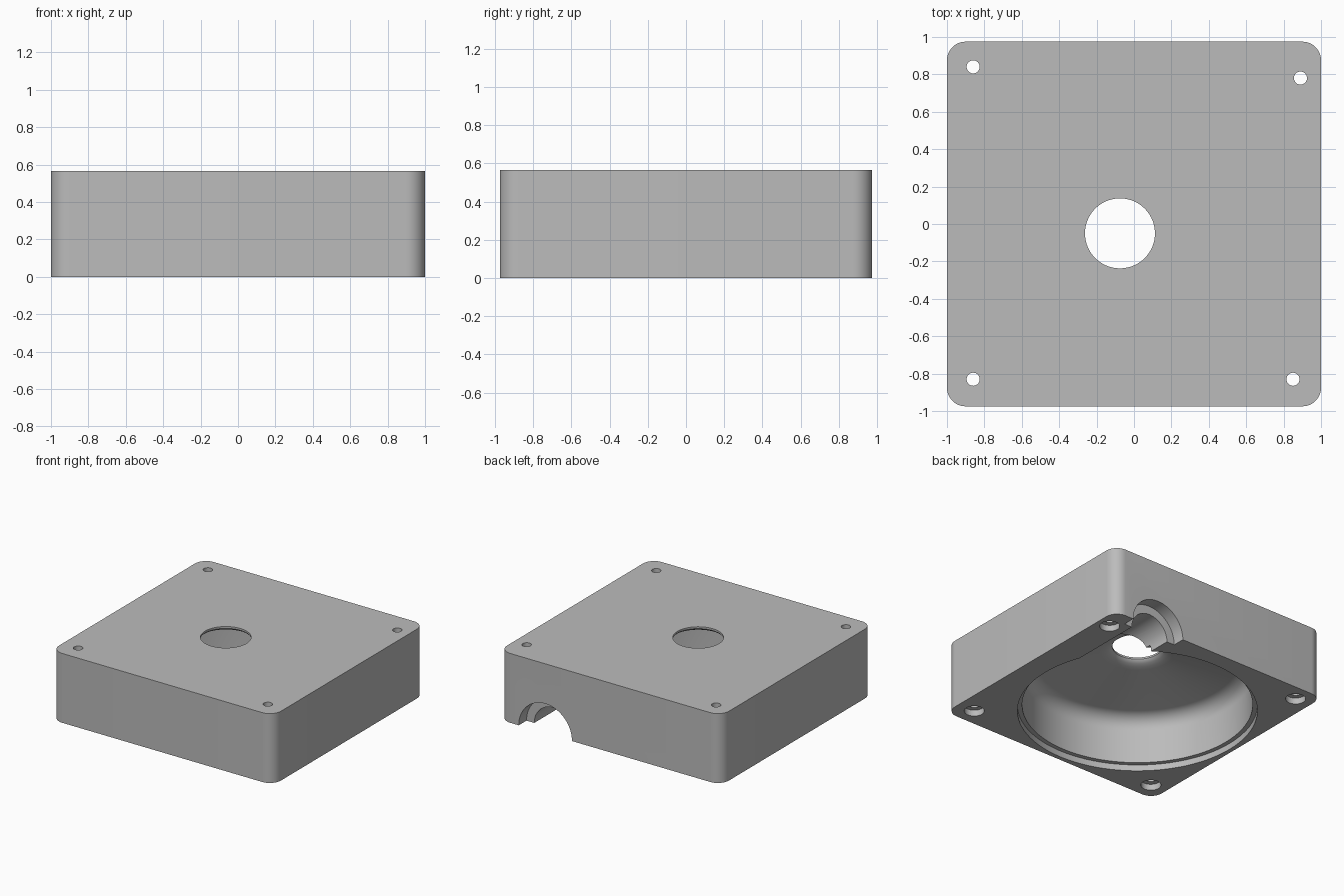
import bpy, bmesh
from math import pi, sin, cos, radians
from mathutils import Matrix, Vector

if "Cube" in bpy.data.objects:
    bpy.data.objects.remove(bpy.data.objects["Cube"], do_unlink=True)

HALF_X, HALF_Y, HEIGHT, CORNER = 1.0, 0.975, 0.565, 0.10
HUB = (-0.075, -0.05, 0)
PORT_X = 0.585

grey = bpy.data.materials.new("plain grey")
grey.use_nodes = True
colour = (0.5, 0.5, 0.5, 1)
grey.diffuse_color = colour
grey.node_tree.nodes["Principled BSDF"].inputs["Base Color"].default_value = colour


def make_object(name, bm):
    bmesh.ops.recalc_face_normals(bm, faces=bm.faces)
    mesh = bpy.data.meshes.new(name)
    bm.to_mesh(mesh)
    bm.free()
    mesh.materials.append(grey)
    obj = bpy.data.objects.new(name, mesh)
    bpy.context.collection.objects.link(obj)
    return obj


def arc(cx, cy, radius, start, end, steps=10):
    angles = [radians(start + (end - start) * i / steps) for i in range(steps + 1)]
    return [(cx + radius * cos(a), cy + radius * sin(a)) for a in angles]


def lathe(name, profile, matrix, sides):
    """Closed solid turned around z from (radius, height) points."""
    bm = bmesh.new()
    rings = []
    for r, z in profile:
        rings.append([bm.verts.new((r * cos(2 * pi * i / sides), r * sin(2 * pi * i / sides), z))
                      for i in range(sides)])
    for low, high in zip(rings, rings[1:]):
        for i in range(sides):
            j = (i + 1) % sides
            bm.faces.new((low[i], low[j], high[j], high[i]))
    bm.faces.new(rings[0])
    bm.faces.new(rings[-1])
    bm.transform(matrix)
    return make_object(name, bm)


# Housing block with rounded upright corners
bm = bmesh.new()
ix, iy = HALF_X - CORNER, HALF_Y - CORNER
outline = []
for sx, sy, start in ((1, 1, 0), (-1, 1, 90), (-1, -1, 180), (1, -1, 270)):
    outline += arc(sx * ix, sy * iy, CORNER, start, start + 90)
base = bm.faces.new([bm.verts.new((x, y, 0)) for x, y in outline])
extruded = bmesh.ops.extrude_face_region(bm, geom=[base])["geom"]
bmesh.ops.translate(bm, vec=(0, 0, HEIGHT),
                    verts=[v for v in extruded if isinstance(v, bmesh.types.BMVert)])
housing = make_object("housing", bm)

# Round chamber: rim step, wall, filleted conical roof, flared inlet
chamber = [(0.89, -0.1), (0.89, 0.05), (0.855, 0.05)]
chamber += arc(0.735, 0.32, 0.12, 0, 80)
chamber += [(0.28, 0.51), (0.245, 0.518), (0.215, 0.528), (0.195, 0.54), (0.187, 0.55), (0.187, 0.7)]
cutters = [lathe("chamber_cutter", chamber, Matrix.Translation(HUB), 96)]

# Outlet port: wide mouth at the back, narrower bore into the chamber
port = [(0.17, 0), (0.17, HALF_Y - 0.1 - 0.2), (0.24, HALF_Y - 0.1 - 0.2), (0.24, 1.0)]
lay_along_y = Matrix.Translation((PORT_X, 0.2, 0)) @ Matrix.Rotation(-pi / 2, 4, "X")
cutters.append(lathe("outlet_cutter", port, lay_along_y, 64))

# Screw holes, counterbored from below
screw = [(0.075, -0.1), (0.075, 0.05), (0.035, 0.05), (0.035, 0.7)]
for x, y in ((-0.86, 0.84), (0.89, 0.78), (-0.86, -0.83), (0.85, -0.83)):
    cutters.append(lathe("screw_hole_cutter", screw, Matrix.Translation((x, y, 0)), 32))

# Cut everything out, then discard the cutters
bpy.context.view_layer.objects.active = housing
for cutter in cutters:
    cut = housing.modifiers.new(cutter.name, "BOOLEAN")
    cut.operation, cut.solver, cut.object = "DIFFERENCE", "EXACT", cutter
    bpy.ops.object.modifier_apply(modifier=cut.name)
    bpy.data.objects.remove(cutter, do_unlink=True)

# Smooth curved walls, crisp edges
bpy.ops.object.select_all(action="DESELECT")
housing.select_set(True)
bpy.ops.object.shade_smooth_by_angle(angle=radians(30))
